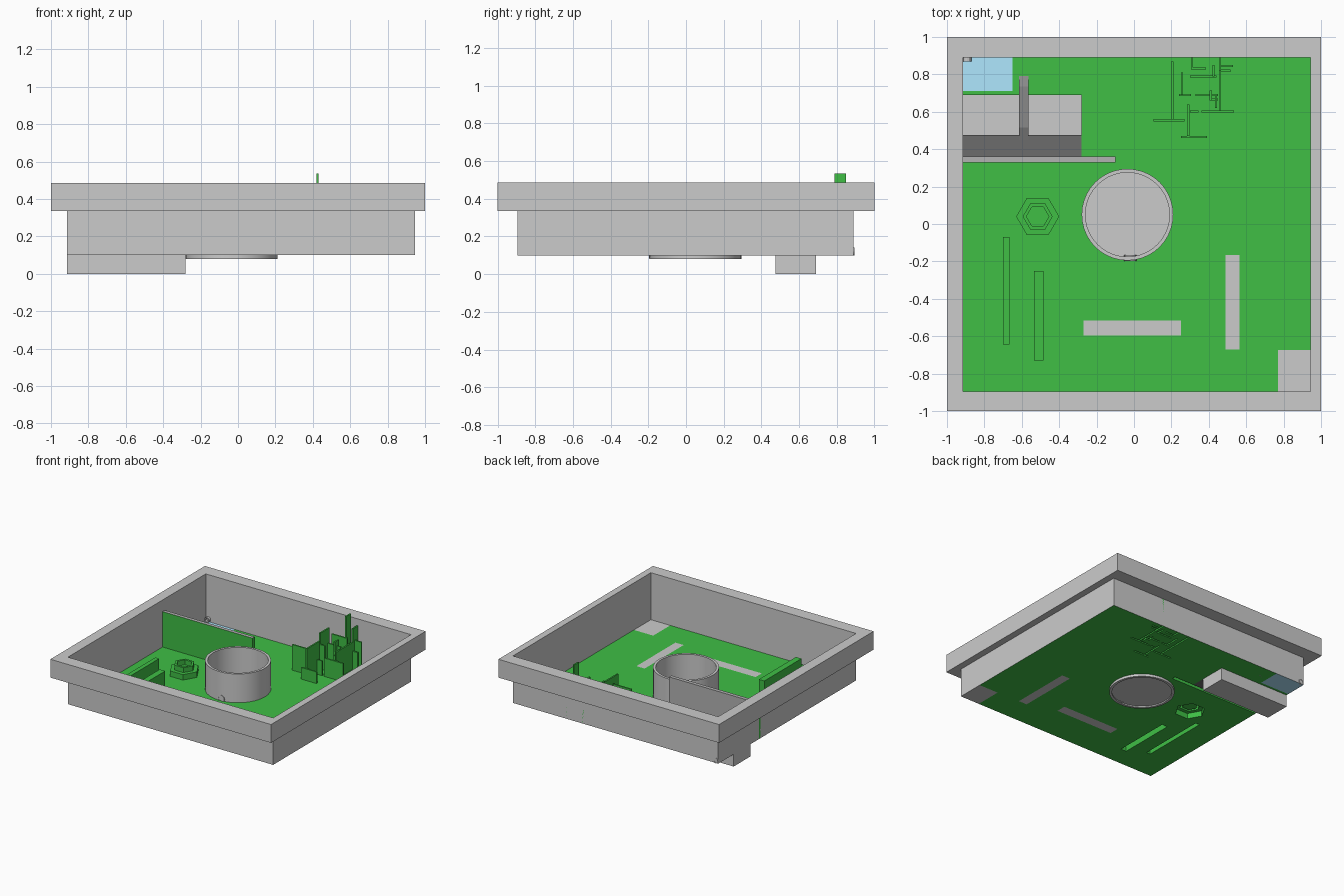
import bpy, bmesh, math

if "Cube" in bpy.data.objects:
    bpy.data.objects.remove(bpy.data.objects["Cube"])

X0, X1, Y0, Y1, F = -0.915, 0.945, -0.895, 0.89, 0.10   # tray interior and floor level


def material(name, rgb):
    m = bpy.data.materials.new(name)
    m.diffuse_color = (*rgb, 1)
    m.use_nodes = True
    m.node_tree.nodes["Principled BSDF"].inputs["Base Color"].default_value = m.diffuse_color
    return m


GREEN = material("green", (0.05, 0.52, 0.06))
BLUE = material("blue", (0.43, 0.80, 1.0))
BLACK = material("black", (0.15, 0.15, 0.15))
DARK = material("dark_grey", (0.25, 0.25, 0.25))
MID = material("mid_grey", (0.45, 0.45, 0.45))
GREY = None
SLOTS = [GREEN, BLUE, BLACK, DARK, MID, GREY]


def finish(name, bm, mats=()):
    me = bpy.data.meshes.new(name)
    bm.to_mesh(me)
    bm.free()
    for m in mats:
        me.materials.append(m)
    ob = bpy.data.objects.new(name, me)
    bpy.context.collection.objects.link(ob)
    return ob


def bridge(bm, a, b, mat=0):
    n = len(a)
    for i in range(n):
        bm.faces.new((a[i], a[(i + 1) % n], b[(i + 1) % n], b[i])).material_index = mat


def lathe(name, profile, cx, cy, n):
    """Closed ring profile turned about a vertical axis."""
    bm = bmesh.new()
    rings = [[bm.verts.new((cx + r * math.cos(2 * math.pi * i / n),
                            cy + r * math.sin(2 * math.pi * i / n), z)) for i in range(n)]
             for r, z in profile]
    for a, b in zip(rings, rings[1:]):
        bridge(bm, a, b)
    bmesh.ops.remove_doubles(bm, verts=bm.verts, dist=1e-5)
    bmesh.ops.recalc_face_normals(bm, faces=bm.faces)
    return finish(name, bm)


def tube_y(name, x, z, ya, yb, r, ri, n=12):
    """Short hollow pipe running front to back."""
    bm = bmesh.new()
    loops = [[bm.verts.new((x + q * math.cos(2 * math.pi * i / n), y,
                            z + q * math.sin(2 * math.pi * i / n))) for i in range(n)]
             for q, y in ((r, ya), (r, yb), (ri, yb), (ri, ya))]
    for k in range(4):
        bridge(bm, loops[k], loops[(k + 1) % 4])
    bmesh.ops.recalc_face_normals(bm, faces=bm.faces)
    return finish(name, bm)


# tray wall with overhanging rim
bm = bmesh.new()
inner, outer = (X0, X1, Y0, Y1), (-1, 1, -1, 1)
loops = []
for (a, b, c, d), z in ((inner, F), (inner, .335), (outer, .335), (outer, .485), (inner, .485)):
    loops.append([bm.verts.new(p) for p in ((a, c, z), (b, c, z), (b, d, z), (a, d, z))])
for p, q in zip(loops, loops[1:]):
    bridge(bm, p, q)
bridge(bm, loops[4], loops[1])
finish("tray_wall", bm)

# floor regions: x0, x1, y0, y1, height, top material, side material
boxes = [
    (X0, -.65, .71, Y1, F, BLUE, BLUE),             # pool
    (X0, -.28, .475, .69, 0, GREY, GREY),           # pit
    (X0, -.28, .36, .475, F, BLACK, BLACK),         # dark strip
    (X0, -.10, .33, .36, .39, MID, GREEN),          # divider wall
    (-.27, .25, -.595, -.515, F, GREY, GREY),       # grey floor patches
    (.49, .565, -.67, -.165, F, GREY, GREY),
    (.77, X1, Y0, -.675, F, GREY, GREY),
    (-.70, -.665, -.645, -.07, .225, GREEN, GREEN),  # long bars
    (-.535, -.485, -.73, -.25, .24, GREEN, GREEN),
]
T = 0.006
# maze plates along x: y, x start, x end, height
for y, a, b, h in ((.555, .105, .27, .31), (.465, .25, .39, .195), (.69, .24, .305, .30),
                   (.832, .305, .385, .23), (.788, .30, .44, .36), (.845, .46, .53, .33),
                   (.82, .46, .515, .25), (.602, .30, .345, .22), (.602, .36, .535, .25),
                   (.69, .33, .45, .33), (.665, .405, .45, .26)):
    boxes.append((a, b, y - T, y + T, h, GREEN, GREEN))
# maze plates along y: x, y start, y end, height
for x, a, b, h in ((.205, .56, .87, .25), (.29, .47, .64, .355), (.257, .69, .81, .39),
                   (.31, .83, Y1, .23), (.425, .788, .85, .535), (.46, .605, .82, .32),
                   (.46, .82, Y1, .43), (.41, .66, .715, .37), (.438, .62, .69, .28)):
    boxes.append((x - T, x + T, a, b, h, GREEN, GREEN))

# floor sheet with everything raised or sunk from it, hollow beneath
HX, HY, HR = -.515, .04, .115
HH = HR * math.sqrt(3) / 2
xs = sorted({round(v, 4) for b in boxes for v in b[:2]} | {X0, X1, round(HX - HR, 4), round(HX + HR, 4)})
ys = sorted({round(v, 4) for b in boxes for v in b[2:4]} | {Y0, Y1, round(HY - HH, 4), round(HY + HH, 4)})
bm = bmesh.new()


def face(pts, mat):
    f = bm.faces.new([bm.verts.new(p) for p in pts])
    f.material_index = SLOTS.index(mat)


def cell(i, j):
    best = (F, GREEN, GREEN)
    if 0 <= i < len(xs) - 1 and 0 <= j < len(ys) - 1:
        x, y = (xs[i] + xs[i + 1]) / 2, (ys[j] + ys[j + 1]) / 2
        for a, b, c, d, h, top, side in boxes:
            if a < x < b and c < y < d and (h >= best[0] or h < F):
                best = (h, top, side)
    return best


for i in range(len(xs) - 1):
    for j in range(len(ys) - 1):
        a, b, c, d = xs[i], xs[i + 1], ys[j], ys[j + 1]
        h, top, side = cell(i, j)
        if abs((a + b) / 2 - HX) < HR and abs((c + d) / 2 - HY) < HH:
            continue
        face(((a, c, h), (b, c, h), (b, d, h), (a, d, h)), top)
        for di, dj, p, q in ((0, -1, (a, c), (b, c)), (1, 0, (b, c), (b, d)),
                             (0, 1, (b, d), (a, d)), (-1, 0, (a, d), (a, c))):
            g = cell(i + di, j + dj)[0]
            outside = not (0 <= i + di < len(xs) - 1 and 0 <= j + dj < len(ys) - 1)
            m = top if (side is GREEN and dj == 1) else side
            if h > g and g >= F:
                face(((*p, g), (*q, g), (*q, h), (*p, h)), m)
            elif h < F and g > h:                    # pit sides
                face(((*q, h), (*p, h), (*p, F), (*q, F)), GREY)

# stepped hexagon: corner fillers, then rising rings and a cap
for sx in (-1, 1):
    for sy in (-1, 1):
        tri = [(HX + sx * HR, HY, F), (HX + sx * HR, HY + sy * HH, F), (HX + sx * HR / 2, HY + sy * HH, F)]
        face(tri if sx * sy > 0 else tri[::-1], GREEN)
rings = [[bm.verts.new((HX + r * math.cos(k * math.pi / 3), HY + r * math.sin(k * math.pi / 3), z))
          for k in range(6)]
         for r, z in ((HR, F), (HR, .145), (.08, .145), (.08, .185), (.06, .185), (.06, .145))]
for p, q in zip(rings, rings[1:]):
    bridge(bm, p, q)
bm.faces.new(rings[-1])
bmesh.ops.remove_doubles(bm, verts=bm.verts, dist=1e-5)
finish("arena_floor", bm, SLOTS)

# round basin with a small drain pipe
basin = lathe("round_basin", [(0, .09), (.225, .09), (.225, .08), (.245, .08), (.245, .335),
                              (.225, .335), (.225, .105), (0, .105)], -.035, .05, 40)
drain = tube_y("basin_drain", -.02, .115, -.197, -.165, .033, .02)
inlet = tube_y("pool_inlet", -.892, .12, .87, .893, .022, .015)
for ob in (basin, drain, inlet):
    bpy.context.view_layer.objects.active = ob
    ob.select_set(True)
bpy.ops.object.shade_smooth_by_angle()

# footbridge over the pit
bm = bmesh.new()
prof = [(.45, F), (.515, .125), (.735, .125), (.79, F), (.77, F), (.73, .112), (.52, .112), (.47, F)]
left, right = [[bm.verts.new((x, y, z)) for y, z in prof] for x in (-.615, -.565)]
bridge(bm, left, right)
bm.faces.new(left)
bm.faces.new(right)
bmesh.ops.recalc_face_normals(bm, faces=bm.faces)
finish("footbridge", bm, [DARK])
